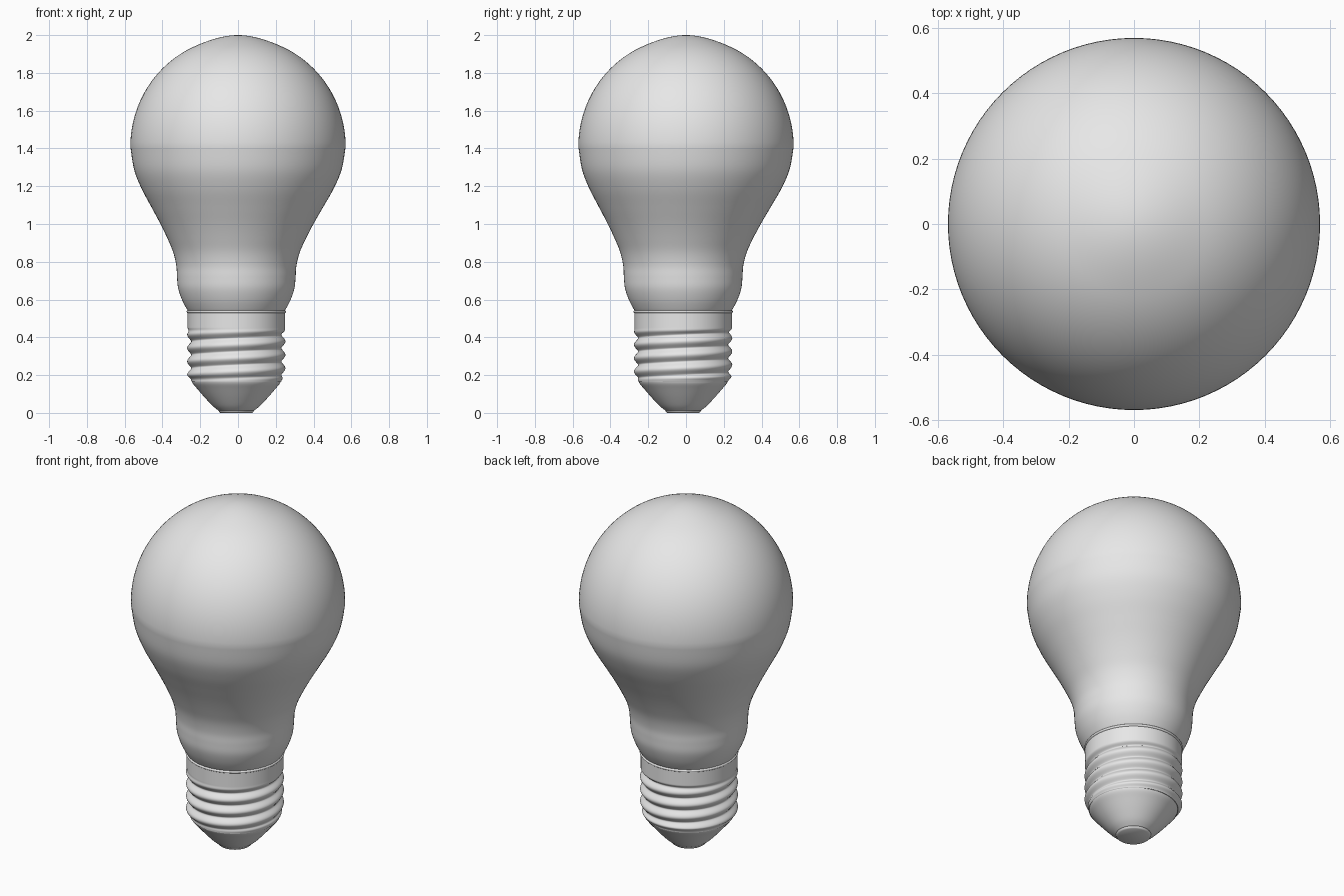
import bpy
import bmesh
from math import sin, cos, pi, radians, tau

cube = bpy.data.objects.get("Cube")
if cube:
    bpy.data.objects.remove(cube, do_unlink=True)

SEGMENTS = 96

grey = bpy.data.materials.new("plain grey")
grey.use_nodes = True
grey.diffuse_color = (0.8, 0.8, 0.8, 1)
grey.node_tree.nodes["Principled BSDF"].inputs["Base Color"].default_value = (0.8, 0.8, 0.8, 1)


def axis(z):
    """Centre line: the neck and base lean slightly off the globe's centre."""
    t = min(max((1.4 - z) / 0.7, 0), 1)
    t = t * t * (3 - 2 * t)
    return -0.009 * t, -0.015 * t


def step(a, b, x):
    t = min(max((x - a) / (b - a), 0), 1)
    return t * t * (3 - 2 * t)


def smooth_profile(points, steps=5):
    """Catmull-Rom curve through (radius, height) points."""
    pts = [points[0]] + points + [points[-1]]
    out = []
    for a, b, c, d in zip(pts, pts[1:], pts[2:], pts[3:]):
        for i in range(steps):
            t = i / steps
            out.append(tuple(
                q + 0.5 * t * (r - p + t * (2 * p - 5 * q + 4 * r - s + t * (3 * (q - r) + s - p)))
                for p, q, r, s in zip(a, b, c, d)))
    return out + [points[-1]]


def lathe(name, profile, radius=None, sharp=40):
    """Stack rings up the axis, bridge them and cap both ends."""
    bm = bmesh.new()
    rings = []
    for r, z in profile:
        cx, cy = axis(z)
        ring = []
        for i in range(SEGMENTS):
            a = tau * i / SEGMENTS
            rad = radius(a, z) if radius else r
            ring.append(bm.verts.new((cx + rad * cos(a), cy + rad * sin(a), z)))
        rings.append(ring)
    for low, high in zip(rings, rings[1:]):
        for i in range(SEGMENTS):
            j = (i + 1) % SEGMENTS
            bm.faces.new((low[i], low[j], high[j], high[i]))
    bm.faces.new(rings[0][::-1])
    bm.faces.new(rings[-1])
    mesh = bpy.data.meshes.new(name)
    bm.to_mesh(mesh)
    bm.free()
    mesh.materials.append(grey)
    mesh.shade_smooth()
    mesh.set_sharp_from_angle(angle=radians(sharp))
    obj = bpy.data.objects.new(name, mesh)
    bpy.context.collection.objects.link(obj)
    return obj


# Glass: flared neck below, round globe with a faint point on top
neck = smooth_profile([
    (0.25, 0.535), (0.262, 0.55), (0.288, 0.6), (0.308, 0.66), (0.314, 0.72),
    (0.318, 0.78), (0.335, 0.85), (0.365, 0.92), (0.405, 1.0), (0.455, 1.09),
    (0.51, 1.19), (0.55, 1.29), (0.57, 1.41)])
globe = []
for k in range(1, 41):
    a = pi / 2 * k / 40
    globe.append((max(0.57 * cos(a), 0.002), 1.41 + 0.58 * sin(a) + 0.01 * step(0.75, 1, k / 40)))
lathe("glass_bulb", neck + globe)


# Metal screw base with a right-handed helical thread fading out at both ends
def thread_radius(angle, z):
    phase = (z - 0.183) / 0.071 - (angle / tau - 0.75)
    ridge = (0.5 - 0.5 * cos(tau * phase)) ** 0.7
    ridge *= step(0.165, 0.2, z)
    top = step(0.42, 0.45, z)
    ridge = ridge * (1 - top) + 0.9 * top
    return 0.238 + 0.022 * ridge


lathe("screw_base", [(0, 0.165 + 0.004 * i) for i in range(92)], thread_radius, 80)

# Thin rolled rim where the metal meets the glass
lathe("collar_rim", smooth_profile([
    (0.25, 0.526), (0.26, 0.53), (0.263, 0.536), (0.26, 0.542), (0.25, 0.546)], 3))

# Tapered insulator and flat contact at the bottom
lathe("insulator_cone", smooth_profile([
    (0.094, 0.012), (0.125, 0.037), (0.165, 0.079), (0.205, 0.125),
    (0.23, 0.155), (0.238, 0.175)]))
lathe("contact_tip", [(0.084, 0.0), (0.091, 0.005), (0.094, 0.014)])
